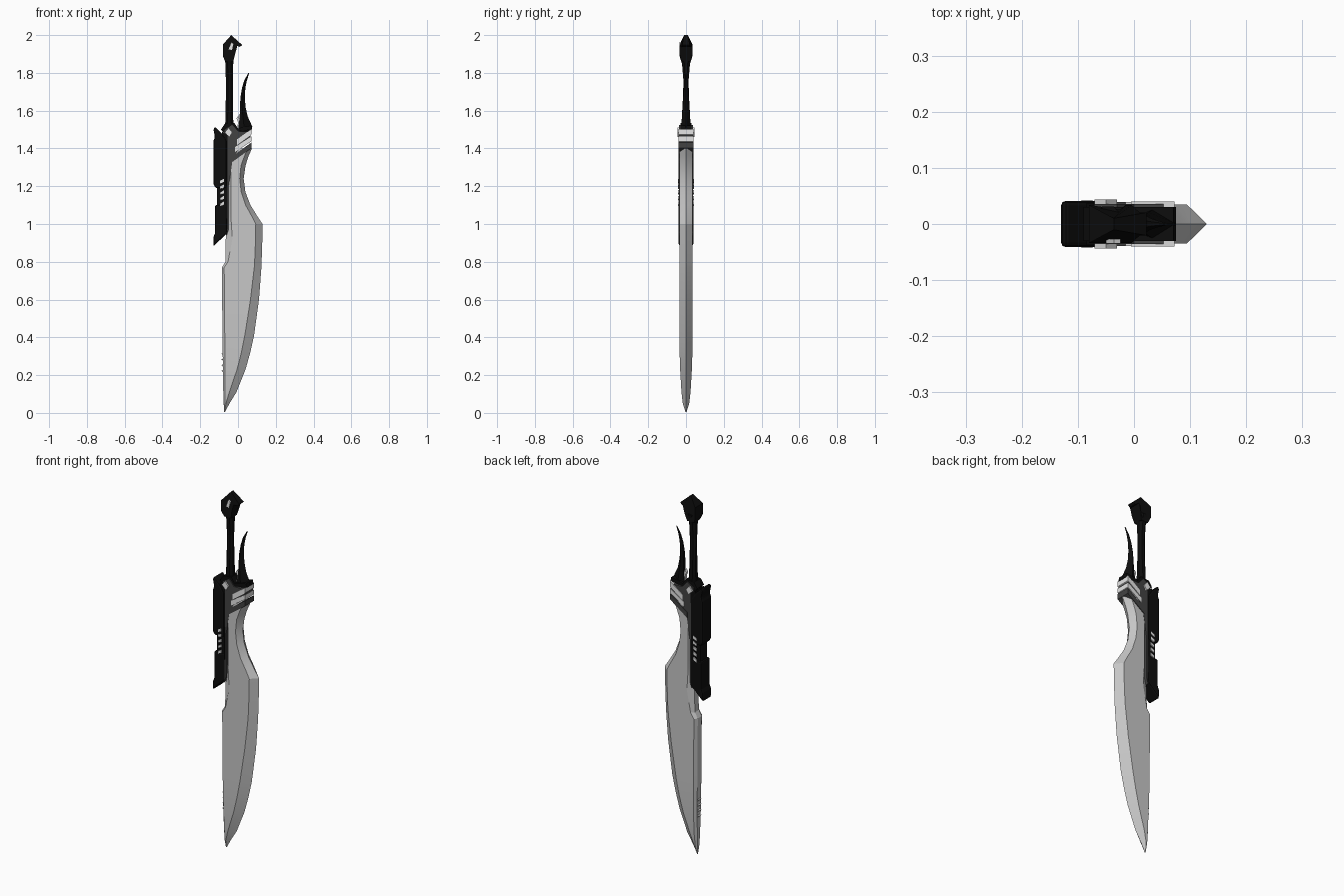
import bpy, bmesh, math


def material(name, r, g, b):
    m = bpy.data.materials.new(name)
    m.diffuse_color = (r, g, b, 1)
    return m


STEEL = material("blade steel", 0.57, 0.57, 0.57)
WHITE = material("pale trim", 0.78, 0.78, 0.78)
GREY = material("dark grey metal", 0.055, 0.055, 0.055)
BLACK = material("black metal", 0.004, 0.004, 0.004)


def finish(name, bm, mat, smooth=None, bevel=0):
    bmesh.ops.recalc_face_normals(bm, faces=bm.faces)
    me = bpy.data.meshes.new(name)
    bm.to_mesh(me)
    bm.free()
    me.materials.append(mat)
    ob = bpy.data.objects.new(name, me)
    bpy.context.collection.objects.link(ob)
    if bevel:
        mod = ob.modifiers.new("bevel", "BEVEL")
        mod.width, mod.segments = bevel, 2
        mod.limit_method = 'ANGLE'
    if smooth:
        bpy.ops.object.select_all(action='DESELECT')
        ob.select_set(True)
        bpy.context.view_layer.objects.active = ob
        bpy.ops.object.shade_smooth_by_angle(angle=math.radians(smooth))
    return ob


def plate(name, pts, half, mat, bevel=0, y=0):
    """Extrude an outline in x, z through y - half to y + half."""
    bm = bmesh.new()
    a = [bm.verts.new((x, y - half, z)) for x, z in pts]
    b = [bm.verts.new((x, y + half, z)) for x, z in pts]
    bm.faces.new(a)
    bm.faces.new(b)
    for i in range(len(a)):
        j = (i + 1) % len(a)
        bm.faces.new((a[i], a[j], b[j], b[i]))
    return finish(name, bm, mat, bevel=bevel)


def loft(name, rings, mat, smooth=None):
    """Skin a list of closed rings and cap both ends."""
    bm = bmesh.new()
    vs = [[bm.verts.new(p) for p in r] for r in rings]
    for a, b in zip(vs, vs[1:]):
        for i in range(len(a)):
            j = (i + 1) % len(a)
            bm.faces.new((a[i], a[j], b[j], b[i]))
    bm.faces.new(vs[0])
    bm.faces.new(vs[-1])
    return finish(name, bm, mat, smooth)


# Blade: z, spine x, cutting edge x, grind line x, half thickness, spine chamfer
stations = [
    (0.005, -0.073, -0.069, -0.071, 0.003, 0.001),
    (0.05, -0.076, -0.045, -0.064, 0.017, 0.006),
    (0.11, -0.078, -0.008, -0.046, 0.024, 0.010),
    (0.23, -0.080, 0.040, -0.005, 0.031, 0.012),
    (0.32, -0.081, 0.065, 0.018, 0.034, 0.012),
    (0.41, -0.082, 0.085, 0.036, 0.035, 0.012),
    (0.60, -0.084, 0.111, 0.066, 0.035, 0.012),
    (0.77, -0.085, 0.124, 0.086, 0.035, 0.012),
    (0.80, -0.067, 0.125, 0.088, 0.035, 0.014),
    (0.92, -0.065, 0.129, 0.093, 0.035, 0.035),
    (1.00, -0.055, 0.130, 0.094, 0.035, 0.020),
    (1.04, -0.050, 0.103, 0.074, 0.035, 0.012),
    (1.10, -0.050, 0.066, 0.040, 0.035, 0.012),
    (1.17, -0.050, 0.039, 0.017, 0.035, 0.012),
    (1.24, -0.050, 0.030, 0.009, 0.035, 0.012),
    (1.31, -0.050, 0.040, 0.016, 0.035, 0.012),
    (1.36, -0.050, 0.056, 0.034, 0.035, 0.012),
    (1.40, -0.050, 0.074, 0.052, 0.035, 0.012),
]
loft("blade", [[(xr, 0, z), (xb, t, z), (xl + c, t, z), (xl, t * .5, z),
                (xl, -t * .5, z), (xl + c, -t, z), (xb, -t, z)]
               for z, xl, xr, xb, t, c in stations], STEEL, 18)

# Small serrations on the spine near the tip
for i in range(4):
    z = 0.21 + i * 0.03
    plate(f"spine_tooth_{i + 1}", [(-0.074, z), (-0.088, z + 0.013), (-0.074, z + 0.02)], 0.012, STEEL)

# Guard: dark frame running down beside the blade, with slanted collar
plate("guard_frame", [(-0.06, 0.94), (-0.05, 0.97), (-0.05, 1.20), (-0.033, 1.31), (-0.028, 1.345),
                      (0.0, 1.39), (0.065, 1.45), (0.07, 1.49), (0.0, 1.49), (-0.03, 1.525),
                      (-0.07, 1.50), (-0.075, 1.46), (-0.075, 0.96)], 0.036, GREY)


def band(name, z0, z1, h, x0, mat, half):
    plate(name, [(x0, z0), (0.072, z1), (0.072, z1 + h), (x0, z0 + h)], half, mat)


band("lower_collar_band", 1.325, 1.402, 0.03, -0.035, GREY, 0.039)
band("lower_pale_band", 1.382, 1.438, 0.026, -0.015, WHITE, 0.039)
band("upper_pale_band", 1.418, 1.474, 0.030, -0.005, WHITE, 0.040)

# Inset facets on the guard, one each side
for side, s in (("front", -1), ("back", 1)):
    plate(f"{side}_guard_gem", [(-0.07, 1.485), (-0.045, 1.46), (-0.03, 1.485), (-0.05, 1.51)],
          0.004, WHITE, y=s * 0.040)
plate("guard_crown", [(-0.09, 1.50), (-0.045, 1.455), (0.0, 1.49), (0.075, 1.50),
                      (0.07, 1.522), (0.02, 1.512), (0.0, 1.505), (-0.02, 1.535), (-0.07, 1.53)], 0.03, BLACK)
plate("guard_spur", [(-0.004, 1.50), (0.012, 1.51), (0.01, 1.545), (0.002, 1.575), (-0.008, 1.56), (0.0, 1.54)],
      0.008, WHITE)

# Mechanism along the spine: rail, upper and lower housings, linking rod
plate("spine_rail", [(-0.085, 0.93), (-0.057, 0.95), (-0.055, 1.47), (-0.085, 1.49)], 0.037, BLACK)
plate("upper_housing", [(-0.13, 1.21), (-0.118, 1.19), (-0.06, 1.19), (-0.06, 1.44), (-0.082, 1.475),
                        (-0.122, 1.515), (-0.13, 1.50), (-0.122, 1.46), (-0.13, 1.44)], 0.041, BLACK, 0.008)
plate("lower_housing", [(-0.13, 0.882), (-0.057, 0.952), (-0.057, 1.10), (-0.122, 1.10), (-0.122, 0.95),
                        (-0.13, 0.93)], 0.040, BLACK, 0.008)
plate("linking_rod", [(-0.112, 1.08), (-0.07, 1.08), (-0.07, 1.22), (-0.112, 1.22)], 0.03, BLACK, 0.006)
for side, s in (("front", -1), ("back", 1)):
    for i in range(5):
        z = 1.095 + i * 0.03
        plate(f"{side}_vent_{i + 1}", [(-0.094, z), (-0.074, z + 0.008), (-0.074, z + 0.024), (-0.094, z + 0.014)],
              0.003, WHITE, y=s * 0.040)

# Grip: eight-sided, waisted in the middle
grip = [(1.50, 0.024, 0.026), (1.56, 0.021, 0.023), (1.68, 0.019, 0.016), (1.76, 0.019, 0.014),
        (1.84, 0.021, 0.021), (1.90, 0.026, 0.032)]
loft("grip", [[(-0.046 + a * 1.05 * math.cos(math.pi / 8 + k * math.pi / 4),
                b * 1.05 * math.sin(math.pi / 8 + k * math.pi / 4), z)
               for k in range(8)] for z, a, b in grip], BLACK)

# Pommel: angular cap with a small hook, narrowing to the top
pommel = plate("pommel", [(-0.068, 1.86), (-0.025, 1.86), (-0.015, 1.90), (-0.004, 1.943), (0.010, 1.937),
                          (0.022, 1.948), (-0.036, 2.0), (-0.08, 1.95), (-0.08, 1.89)], 0.034, BLACK)
for v in pommel.data.vertices:
    if v.co.z > 1.98:
        v.co.y *= 0.3
    elif v.co.z < 1.87:
        v.co.y *= 0.75
    elif v.co.x > 0:
        v.co.y *= 0.6
plate("pommel_inlay", [(-0.05, 1.925), (-0.032, 1.92), (-0.024, 1.955), (-0.036, 1.963)], 0.004, WHITE, y=-0.031)

# Curved prong beside the grip: z, left x, right x, half thickness
prong = [(1.49, -0.002, 0.070, 0.026), (1.515, 0.003, 0.076, 0.025), (1.57, 0.009, 0.051, 0.021),
         (1.62, 0.010, 0.040, 0.018), (1.67, 0.013, 0.036, 0.015), (1.72, 0.021, 0.039, 0.011),
         (1.76, 0.033, 0.047, 0.007), (1.80, 0.055, 0.060, 0.002)]
loft("curved_prong", [[(r, 0, z), (l + (r - l) * .4, t, z), (l, t * .5, z),
                       (l, -t * .5, z), (l + (r - l) * .4, -t, z)]
                      for z, l, r, t in prong], BLACK, 25)
